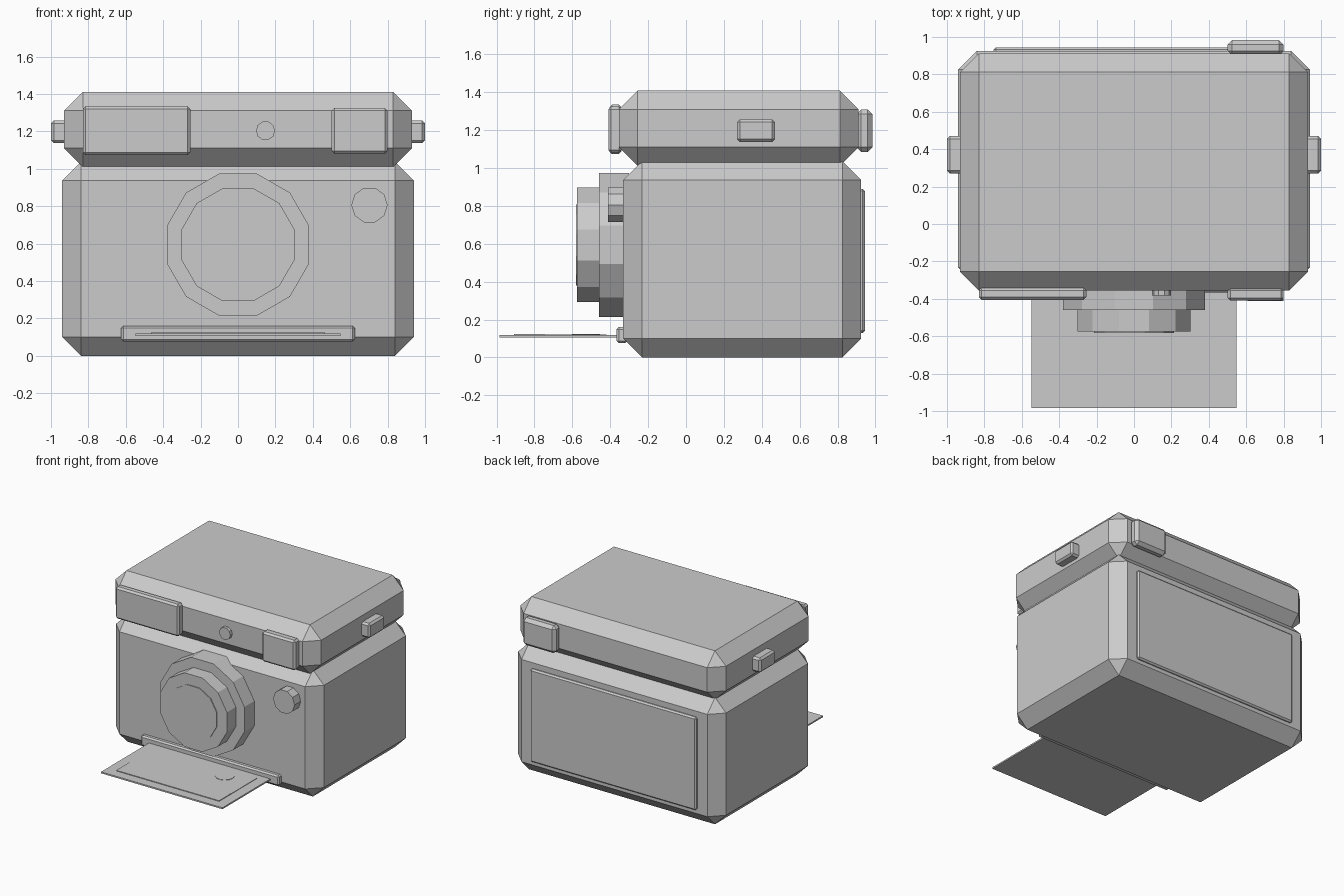
import bpy, bmesh, math
from mathutils import Matrix

if "Cube" in bpy.data.objects:
    bpy.data.objects.remove(bpy.data.objects["Cube"])

grey = bpy.data.materials.new("plain grey")
grey.diffuse_color = (0.6, 0.6, 0.6, 1)
grey.use_nodes = True
grey.node_tree.nodes["Principled BSDF"].inputs["Base Color"].default_value = grey.diffuse_color


def finish(name, bm):
    bmesh.ops.recalc_face_normals(bm, faces=bm.faces)
    me = bpy.data.meshes.new(name)
    bm.to_mesh(me)
    bm.free()
    me.materials.append(grey)
    ob = bpy.data.objects.new(name, me)
    bpy.context.collection.objects.link(ob)
    return ob


def box(name, x, y, z, chamfer=0.0):
    """Box from (min, max) ranges with one-segment chamfered edges."""
    bm = bmesh.new()
    bmesh.ops.create_cube(bm, size=1)
    for v in bm.verts:
        v.co = [r[0] if c < 0 else r[1] for r, c in zip((x, y, z), v.co)]
    if chamfer:
        bmesh.ops.bevel(bm, geom=bm.edges[:], offset=chamfer, segments=1,
                        affect='EDGES', profile=0.5)
    return finish(name, bm)


def disc(name, x, z, y0, y1, radius, sides, turn=0.0):
    """Flat-sided cylinder along y."""
    bm = bmesh.new()
    bmesh.ops.create_cone(bm, cap_ends=True, segments=sides, radius1=radius,
                          radius2=radius, depth=abs(y1 - y0))
    m = (Matrix.Translation((x, (y0 + y1) / 2, z))
         @ Matrix.Rotation(math.pi / 2, 4, 'X') @ Matrix.Rotation(turn, 4, 'Z'))
    bmesh.ops.transform(bm, matrix=m, verts=bm.verts)
    return finish(name, bm)


# Main housing and upper housing
box("body", (-0.94, 0.94), (-0.332, 0.925), (0, 1.036), 0.1)
box("top_housing", (-0.93, 0.93), (-0.355, 0.912), (1.01, 1.41), 0.1)

# Flash, viewfinder windows and back door
box("flash_window", (-0.83, -0.255), (-0.405, -0.34), (1.073, 1.335), 0.015)
box("front_viewfinder", (0.5, 0.8), (-0.41, -0.34), (1.08, 1.325), 0.015)
box("rear_viewfinder", (0.5, 0.8), (0.9, 0.984), (1.085, 1.31), 0.025)
box("back_door", (-0.75, 0.75), (0.9, 0.945), (0.13, 0.89), 0.012)

# Strap lugs on both sides
for side, name in ((-1, "left_strap_lug"), (1, "right_strap_lug")):
    box(name, sorted((side * 0.9, side * 1.0)), (0.27, 0.47), (1.137, 1.257), 0.015)

# Lens: two stepped twelve-sided rings and a thin glass
step = math.pi / 12
disc("lens_base", 0, 0.594, -0.46, -0.3, 0.393, 12, step)
disc("lens_barrel", 0, 0.594, -0.575, -0.45, 0.313, 12, step)
disc("lens_glass", 0, 0.594, -0.582, -0.57, 0.222, 12, step)

# Light sensor and shutter button
disc("light_sensor", 0.147, 1.203, -0.382, -0.33, 0.051, 10, math.pi / 10)
disc("shutter_button", 0.703, 0.806, -0.412, -0.3, 0.097, 10, math.pi / 2)

# Print slot and the picture coming out of it
box("print_slot", (-0.625, 0.625), (-0.367, -0.31), (0.075, 0.16), 0.012)
box("photo_paper", (-0.549, 0.549), (-0.985, -0.3), (0.106, 0.118))
box("photo_picture", (-0.465, 0.465), (-0.908, -0.42), (0.117, 0.122))
box("photo_foreground", (-0.465, 0.465), (-0.908, -0.745), (0.121, 0.124))
bm = bmesh.new()
bmesh.ops.create_cone(bm, cap_ends=True, segments=12, radius1=0.073,
                      radius2=0.073, depth=0.004,
                      matrix=Matrix.Translation((0.25, -0.528, 0.123)))
finish("photo_sun", bm)
